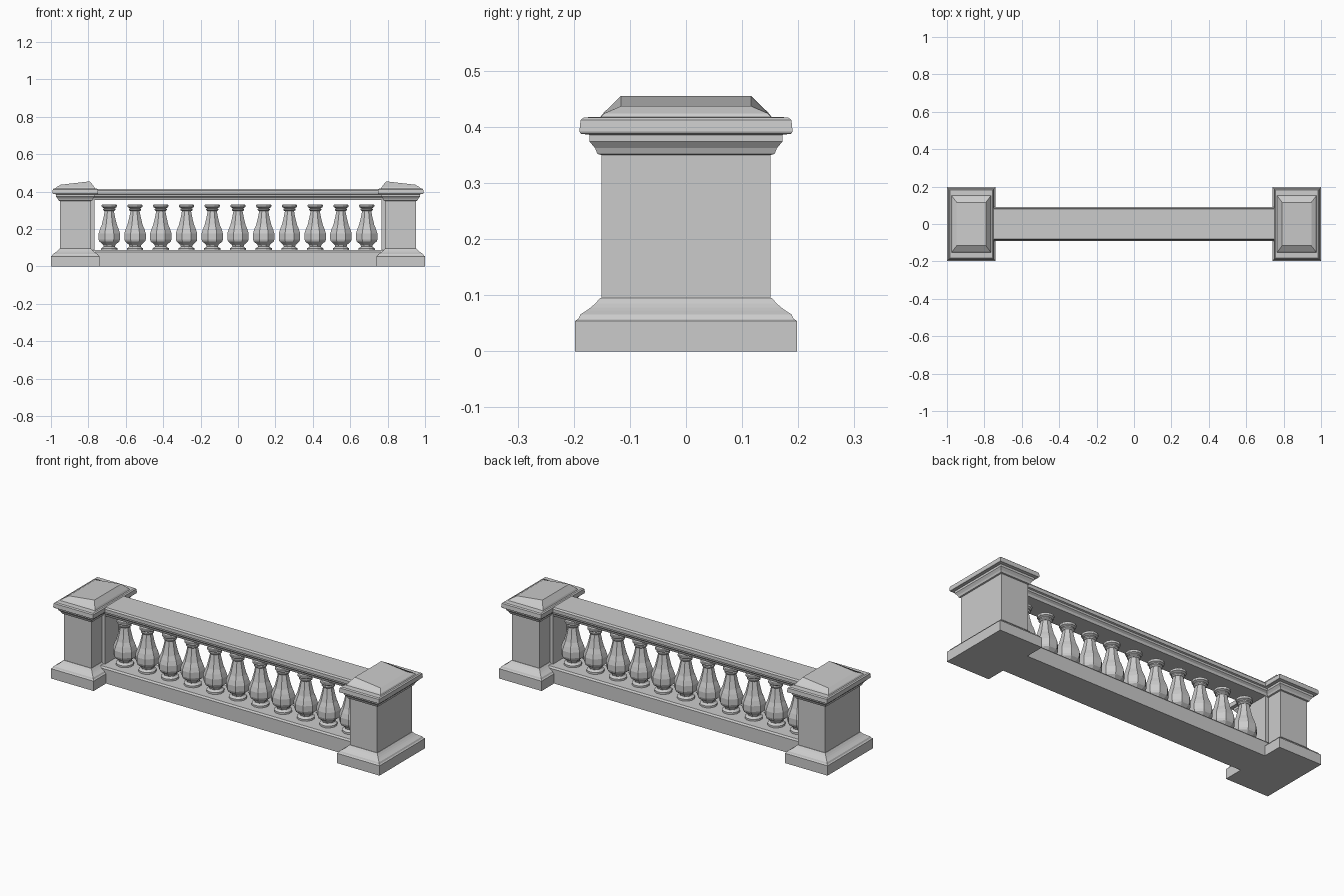
import bpy, bmesh
from math import sin, cos, pi

if "Cube" in bpy.data.objects:
    bpy.data.objects.remove(bpy.data.objects["Cube"])


def make(name, rings, closed_caps=True):
    """Skin a stack of equal-length vertex rings into one capped mesh."""
    bm = bmesh.new()
    loops = [[bm.verts.new(p) for p in ring] for ring in rings]
    n = len(loops[0])
    for a, b in zip(loops, loops[1:]):
        for i in range(n):
            j = (i + 1) % n
            bm.faces.new((a[i], a[j], b[j], b[i]))
    bm.faces.new(loops[0][::-1])
    bm.faces.new(loops[-1])
    bmesh.ops.recalc_face_normals(bm, faces=bm.faces)
    mesh = bpy.data.meshes.new(name)
    bm.to_mesh(mesh)
    bm.free()
    obj = bpy.data.objects.new(name, mesh)
    bpy.context.collection.objects.link(obj)
    return obj


def rect_ring(cx, hx, hy, z, slope=0.0):
    """Rectangle at height z; slope tilts it along x."""
    return [(cx + sx * hx, sy * hy, z + slope * sx)
            for sx, sy in ((-1, -1), (1, -1), (1, 1), (-1, 1))]


def turned(name, profile, sides, x):
    """Lathe a (radius, z) profile, with a flat side facing the front."""
    rings = [[(x + r * cos((i + .5) * 2 * pi / sides),
               r * sin((i + .5) * 2 * pi / sides), z) for i in range(sides)]
             for r, z in profile]
    return make(name, rings)


def beam(name, profile, length):
    """Extrude a symmetric (half width, z) profile along x."""
    section = [(-y, z) for y, z in profile] + [(y, z) for y, z in reversed(profile)]
    return make(name, [[(x, y, z) for y, z in section]
                       for x in (-length / 2, length / 2)])


# Pier mouldings as (outset from shaft, height)
PIER_BASE = [(.047, 0), (.047, .054), (.041, .058), (.037, .066), (.026, .073),
             (.019, .078), (.011, .085), (.002, .095)]
PIER_CAP = [(0, .35), (.007, .352), (.011, .362), (.021, .374), (.021, .386),
            (.037, .388), (.039, .392), (.037, .412), (.031, .417), (.001, .418)]

for side in (-1, 1):
    cx = side * .87
    # Stepped base, plain shaft and moulded cap
    make("pier_base", [rect_ring(cx, .083 + o, .151 + o, z) for o, z in PIER_BASE])
    make("pier_shaft", [rect_ring(cx, .083, .151, z) for z in (.09, .355)])
    make("pier_cap", [rect_ring(cx, .083 + o, .151 + o, z) for o, z in PIER_CAP])
    # Sloping cap top, higher on the inner side
    make("pier_cap_top", [rect_ring(cx, .106, .154, .416),
                          rect_ring(cx, .101, .146, .425, -side * .001),
                          rect_ring(cx, .078, .116, .446, -side * .009)])
    # Shallow pilaster where the railing meets the pier
    make("pilaster", [rect_ring(side * .78, .012, .06, z) for z in (.08, .36)])

# Bottom plinth and moulded handrail
beam("plinth", [(.09, 0), (.09, .078), (.083, .087)], 1.6)
beam("handrail", [(.062, .354), (.066, .366), (.076, .374), (.078, .384),
                  (.086, .387), (.086, .405), (.08, .413)], 1.58)

# Balusters: eight-sided bodies with rounder collars
BODY = [(.030, .10), (.036, .116), (.058, .134), (.062, .145), (.062, .176),
        (.054, .200), (.044, .222), (.034, .26), (.026, .298), (.025, .312)]
FOOT = [(.045, .086), (.045, .097), (.036, .102), (.030, .108)]
COLLAR = [(.027, .296), (.034, .302), (.034, .308), (.028, .311),
          (.040, .317), (.042, .322), (.042, .328), (.038, .331)]
for i in range(11):
    x = -.688 + .1376 * i
    turned("baluster_body", BODY, 8, x)
    turned("baluster_foot", FOOT, 12, x)
    turned("baluster_collar", COLLAR, 12, x)
